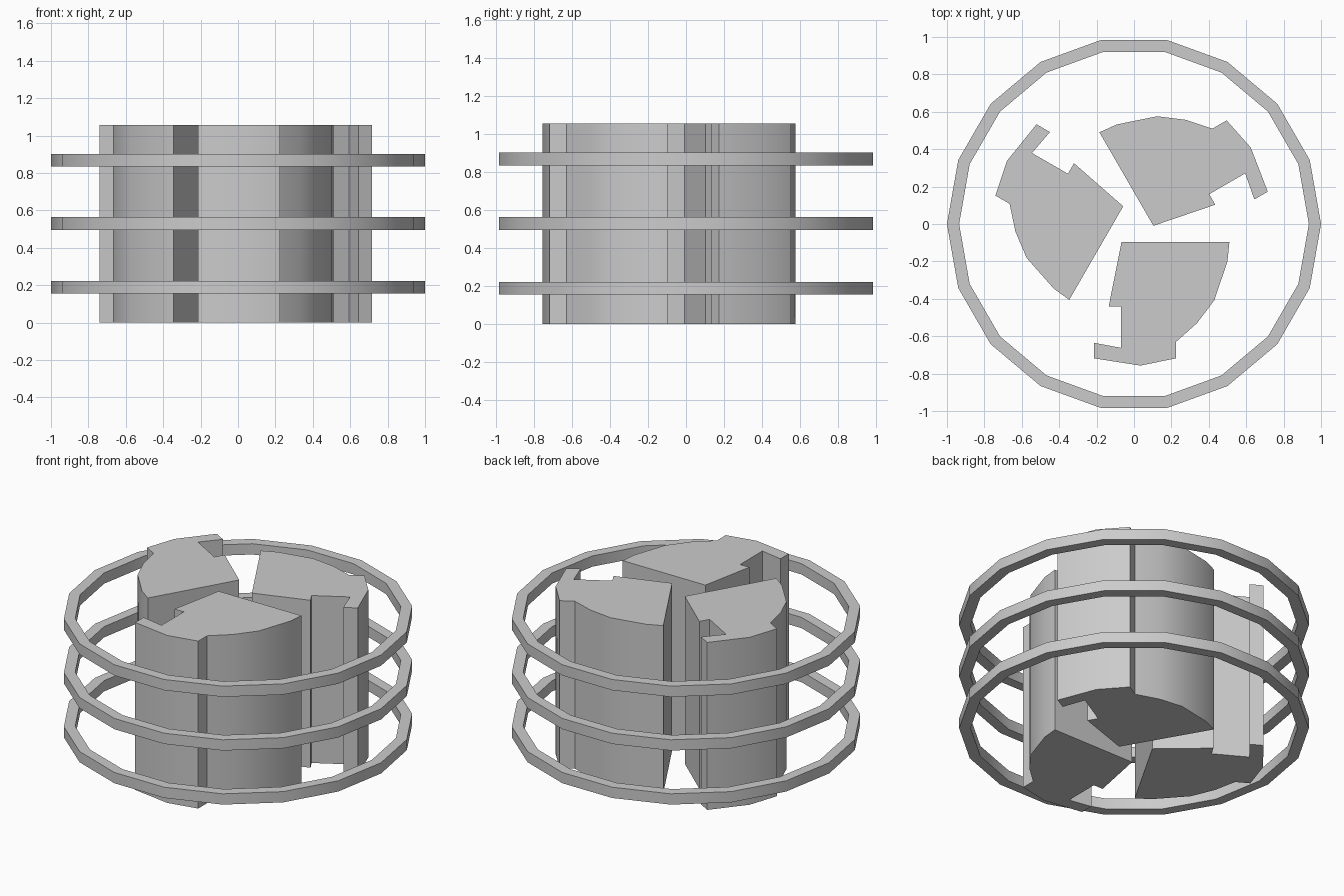
import bpy, bmesh
from math import radians
from mathutils import Matrix, Vector

cube = bpy.data.objects.get("Cube")
if cube:
    bpy.data.objects.remove(cube, do_unlink=True)

GREY = (0.6, 0.6, 0.6, 1.0)
grey = bpy.data.materials.new("plain grey")
grey.use_nodes = True
grey.diffuse_color = GREY
grey.node_tree.nodes["Principled BSDF"].inputs["Base Color"].default_value = GREY


def finish(bm, name):
    """Turn a bmesh into a shaded, coloured object."""
    bmesh.ops.recalc_face_normals(bm, faces=bm.faces)
    mesh = bpy.data.meshes.new(name)
    bm.to_mesh(mesh)
    bm.free()
    mesh.materials.append(grey)
    obj = bpy.data.objects.new(name, mesh)
    bpy.context.collection.objects.link(obj)
    bpy.ops.object.select_all(action='DESELECT')
    obj.select_set(True)
    bpy.context.view_layer.objects.active = obj
    bpy.ops.object.shade_smooth_by_angle(angle=radians(30))
    return obj


def extrude_up(bm, faces, height):
    geom = bmesh.ops.extrude_face_region(bm, geom=faces)["geom"]
    verts = [g for g in geom if isinstance(g, bmesh.types.BMVert)]
    bmesh.ops.translate(bm, vec=(0, 0, height), verts=verts)


# Plan outline of one hooked block
OUTLINE = [(-0.067, -0.097), (0.51, -0.097), (0.50, -0.198), (0.43, -0.407),
           (0.337, -0.53), (0.225, -0.63), (0.225, -0.718), (0.035, -0.757),
           (-0.215, -0.718), (-0.215, -0.635), (-0.07, -0.662),
           (-0.07, -0.44), (-0.135, -0.44)]
BLOCK_HEIGHT = 1.057
PIVOT = Vector((-0.007, -0.004, 0))

# Three blocks, each a third of a turn apart
for i, place in enumerate(("front", "back_right", "left")):
    bm = bmesh.new()
    face = bm.faces.new([bm.verts.new((x, y, 0)) for x, y in OUTLINE])
    extrude_up(bm, [face], BLOCK_HEIGHT)
    bmesh.ops.rotate(bm, cent=PIVOT, verts=bm.verts,
                     matrix=Matrix.Rotation(radians(120 * i), 3, 'Z'))
    finish(bm, place + "_block")

# Three faceted hoops around the blocks
SIDES = 18
for level, base in (("lower", 0.155), ("middle", 0.496), ("upper", 0.835)):
    bm = bmesh.new()
    loops = []
    for radius in (1.0, 0.935):
        loops.append([bm.verts.new(Matrix.Rotation(radians(360 * k / SIDES), 3, 'Z')
                                   @ Vector((radius, 0, base)))
                      for k in range(SIDES)])
    outer, inner = loops
    faces = [bm.faces.new((outer[k - 1], outer[k], inner[k], inner[k - 1]))
             for k in range(SIDES)]
    extrude_up(bm, faces, 0.068)
    finish(bm, level + "_hoop")
